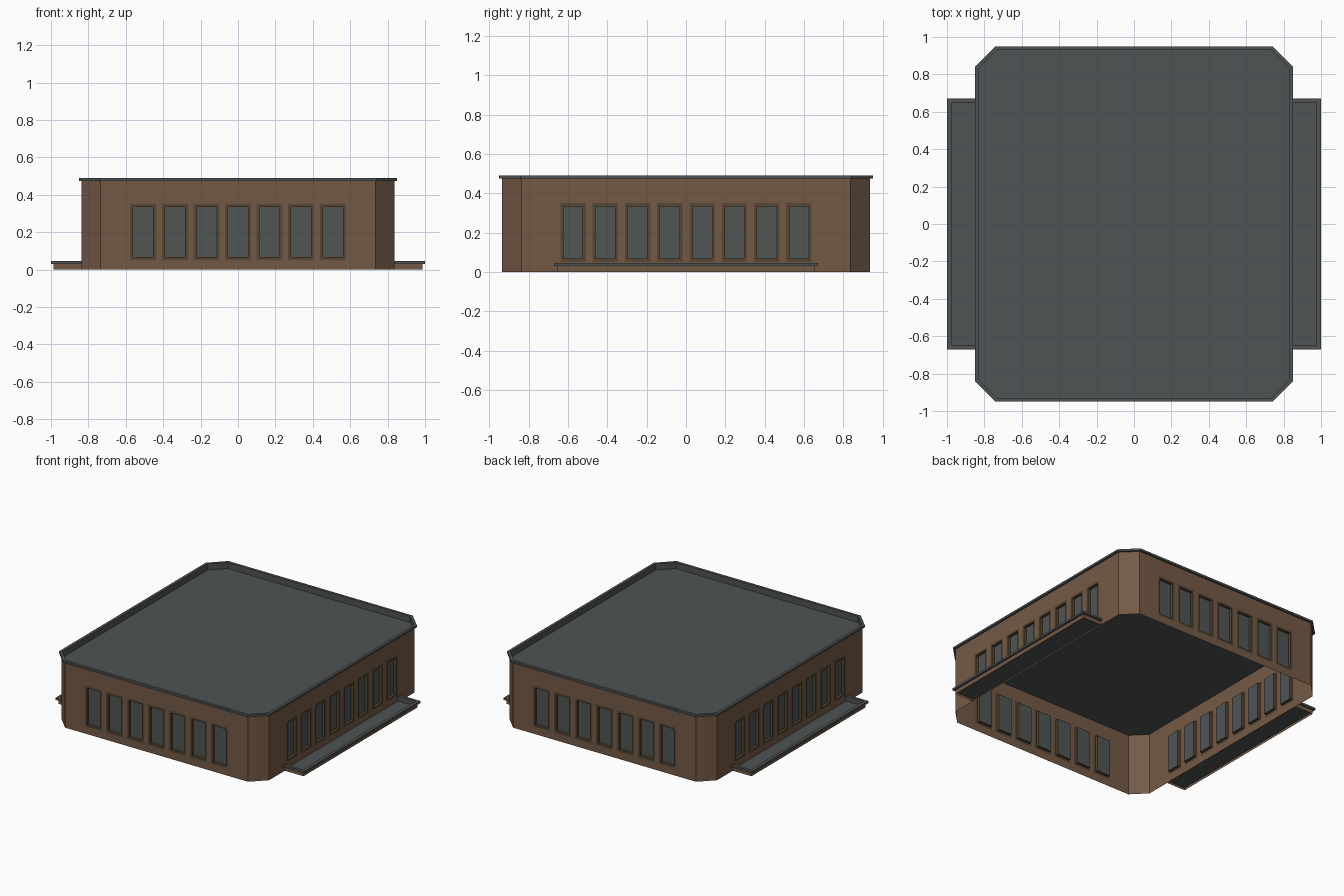
import bpy, math
from mathutils import Matrix, Vector

if "Cube" in bpy.data.objects:
    bpy.data.objects.remove(bpy.data.objects["Cube"])

def material(name, rgb):
    m = bpy.data.materials.new(name)
    m.diffuse_color = (*rgb, 1)
    m.use_nodes = True
    m.node_tree.nodes["Principled BSDF"].inputs["Base Color"].default_value = m.diffuse_color
    return m

BRICK = material("brown brick", (0.175, 0.102, 0.062))
GREY = material("roof grey", (0.080, 0.088, 0.087))
FRAME = material("frame brown", (0.095, 0.063, 0.034))
GLASS = material("window grey", (0.080, 0.092, 0.088))

def make(name, verts, faces, mats, idx=None):
    me = bpy.data.meshes.new(name)
    me.from_pydata([tuple(v) for v in verts], [], faces)
    for m in mats:
        me.materials.append(m)
    if idx:
        for p, i in zip(me.polygons, idx):
            p.material_index = i
    ob = bpy.data.objects.new(name, me)
    bpy.context.collection.objects.link(ob)
    return ob

def loft(name, rings, mat, closed=True, cap=True, rot=0):
    """Join point rings (anticlockwise from above); optionally fill the last."""
    n = len(rings[0])
    M = Matrix.Rotation(rot, 4, 'Z')
    verts = [M @ Vector(p) for r in rings for p in r]
    faces = []
    for k in range(len(rings) - 1):
        for i in range(n if closed else n - 1):
            j = (i + 1) % n
            faces.append((k*n + i, k*n + j, k*n + n + j, k*n + n + i))
    if cap:
        faces.append(tuple((len(rings) - 1)*n + i for i in range(n)))
    return make(name, verts, faces, [mat])

WX, WY, CH = 0.836, 0.936, 0.10     # wall half sizes and corner cut
WALL_TOP = 0.475

def octagon(d, z):
    """Wall outline grown by d, at height z."""
    x, y, c = WX + d, WY + d, CH + 0.586*d
    return [(x - c, -y, z), (x, c - y, z), (x, y - c, z), (x - c, y, z),
            (c - x, y, z), (-x, y - c, z), (-x, c - y, z), (c - x, -y, z)]

# Roof edge with sunken deck
loft("roof", [octagon(0, 0.475), octagon(0.014, 0.475), octagon(0.014, 0.49),
              octagon(-0.006, 0.49), octagon(-0.006, 0.445)], GREY)

# Walls with window openings, one per side
Z0, Z1, BORDER, DEPTH = 0.052, 0.35, 0.016, 0.02

def side(name, half, dist, n, step, width, angle):
    M = Matrix.Rotation(angle, 4, 'Z')
    wv, wf, gv, gf, gi = [], [], [], [], []

    def quad(vs, fs, pts):
        fs.append(tuple(range(len(vs), len(vs) + 4)))
        vs.extend(M @ Vector((u, d - dist, z)) for u, d, z in pts)

    def panel(u0, u1, z0, z1):
        quad(wv, wf, [(u0, 0, z0), (u1, 0, z0), (u1, 0, z1), (u0, 0, z1)])

    def rect(a, b, inset, d):
        return [(a + inset, d, Z0 + inset), (b - inset, d, Z0 + inset),
                (b - inset, d, Z1 - inset), (a + inset, d, Z1 - inset)]

    left = -half
    for k in range(n):
        c = (k - (n - 1)/2)*step
        a, b = c - width/2, c + width/2
        panel(left, a, 0, WALL_TOP)
        panel(a, b, 0, Z0)
        panel(a, b, Z1, WALL_TOP)
        left = b
        # frame border, reveal, then glass
        loops = [rect(a, b, 0, 0), rect(a, b, BORDER, 0), rect(a, b, BORDER, DEPTH)]
        for o, q in zip(loops, loops[1:]):
            for i in range(4):
                j = (i + 1) % 4
                quad(gv, gf, [o[i], o[j], q[j], q[i]])
                gi.append(0)
        quad(gv, gf, loops[2])
        gi.append(1)
    panel(left, half, 0, WALL_TOP)
    make(name + "_wall", wv, wf, [BRICK])
    make(name + "_windows", gv, gf, [FRAME, GLASS], gi)

for name, a in (("front", 0), ("back", math.pi)):
    side(name, WX - CH, WY, 7, 0.169, 0.139, a)
for name, a in (("right", math.pi/2), ("left", -math.pi/2)):
    side(name, WY - CH, WX, 8, 0.164, 0.130, a)

# Cut corner walls
low, high = octagon(0, 0), octagon(0, WALL_TOP)
for i in (0, 2, 4, 6):
    loft("corner_wall", [low[i:i + 2], high[i:i + 2]], BRICK, closed=False, cap=False)

# Low side ledges: brick base, grey rim and sunken deck
def ring3(x, y, z):
    return [(WX, -y, z), (x, -y, z), (x, y, z), (WX, y, z)]

for name, rot in (("right", 0), ("left", math.pi)):
    loft(name + "_ledge_base", [ring3(0.986, 0.656, 0), ring3(0.986, 0.656, 0.03)],
         BRICK, closed=False, cap=False, rot=rot)
    loft(name + "_ledge_top", [ring3(0.986, 0.656, 0.03), ring3(1.0, 0.67, 0.03),
                               ring3(1.0, 0.67, 0.045), ring3(0.977, 0.647, 0.045),
                               ring3(0.977, 0.647, 0.01)],
         GREY, closed=False, rot=rot)
